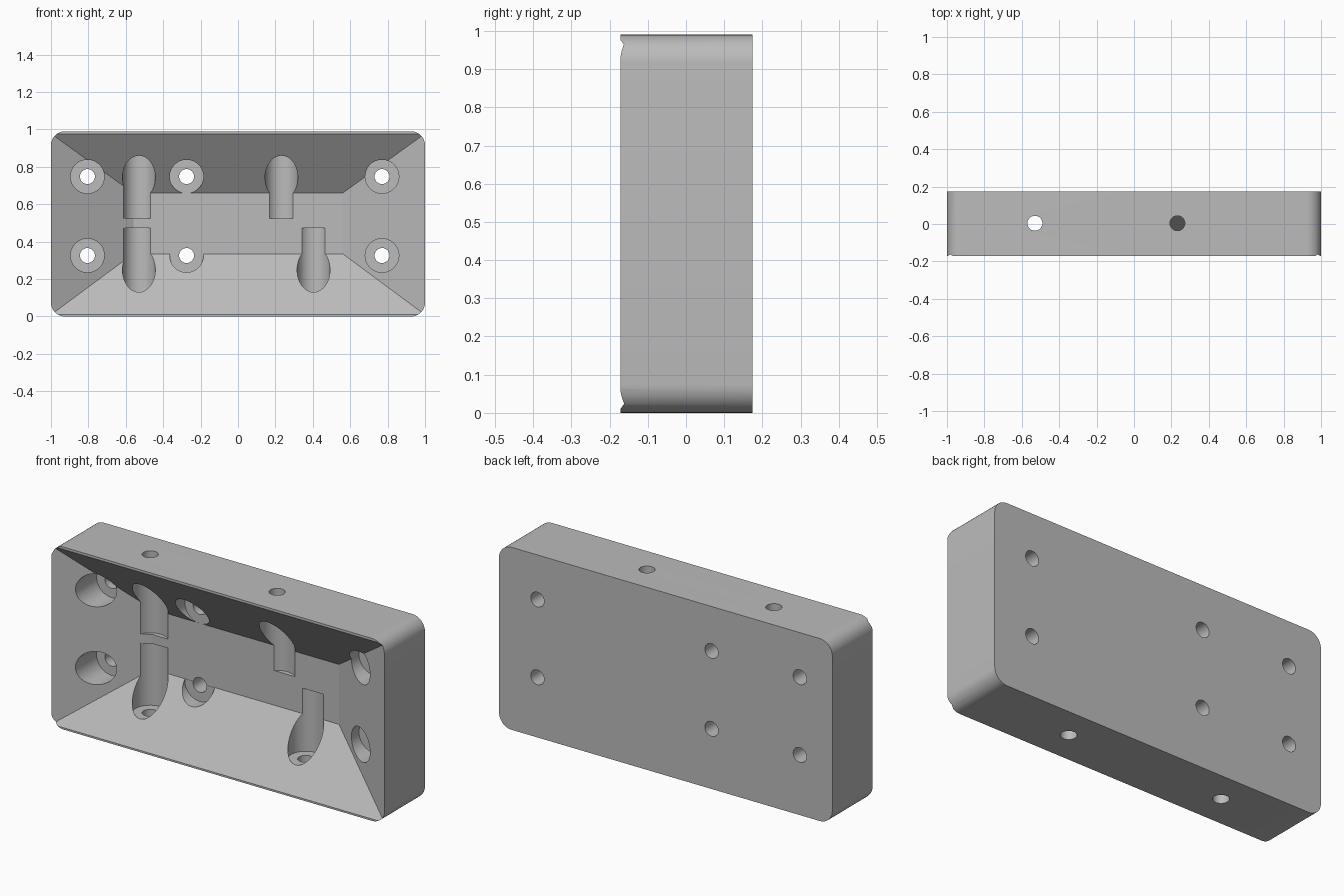
import bpy, bmesh, math
from mathutils import Matrix, Vector

if "Cube" in bpy.data.objects:
    bpy.data.objects.remove(bpy.data.objects["Cube"], do_unlink=True)

HEIGHT, FRONT, BACK = 0.99, -0.172, 0.174
FLOOR = 0.066          # depth of the recess floor
BORE_AXIS = 0.004      # depth of the vertical bores

grey = bpy.data.materials.new("plain grey")
grey.use_nodes = True
grey.diffuse_color = (0.5, 0.5, 0.5, 1)
grey.node_tree.nodes["Principled BSDF"].inputs["Base Color"].default_value = (0.5, 0.5, 0.5, 1)


def add_object(name, bm):
    bmesh.ops.recalc_face_normals(bm, faces=bm.faces[:])
    mesh = bpy.data.meshes.new(name)
    bm.to_mesh(mesh)
    bm.free()
    mesh.materials.append(grey)
    obj = bpy.data.objects.new(name, mesh)
    bpy.context.collection.objects.link(obj)
    return obj


def cylinder(name, start, end, radius, sides=48):
    start, end = Vector(start), Vector(end)
    axis = end - start
    turn = axis.to_track_quat("Z", "Y").to_matrix().to_4x4()
    bm = bmesh.new()
    bmesh.ops.create_cone(bm, cap_ends=True, segments=sides, radius1=radius, radius2=radius,
                          depth=axis.length, matrix=Matrix.Translation((start + end) / 2) @ turn)
    return add_object(name, bm)


def cut(target, cutter):
    mod = target.modifiers.new("cut", "BOOLEAN")
    mod.operation, mod.solver, mod.object = "DIFFERENCE", "EXACT", cutter
    bpy.context.view_layer.objects.active = target
    bpy.ops.object.modifier_apply(modifier=mod.name)
    bpy.data.objects.remove(cutter, do_unlink=True)


# Block with four rounded corners
bm = bmesh.new()
bmesh.ops.create_cube(bm, size=1)
bmesh.ops.scale(bm, vec=(2, BACK - FRONT, HEIGHT), verts=bm.verts)
bmesh.ops.translate(bm, vec=(0, (FRONT + BACK) / 2, HEIGHT / 2), verts=bm.verts)
corners = [e for e in bm.edges if abs(e.verts[0].co.y - e.verts[1].co.y) > 0.1]
bmesh.ops.bevel(bm, geom=corners, offset=0.075, segments=10, profile=0.5, affect="EDGES")
block = add_object("mounting_block", bm)

# Recess with four sloping sides, carried on past the front face
floor_rect = (-0.56, 0.56, 0.335, 0.66)
front_rect = (-0.999, 0.999, 0.01, 0.977)
reach = 1.2
mouth_rect = [a + (b - a) * reach for a, b in zip(floor_rect, front_rect)]
mouth_y = FLOOR + (FRONT - FLOOR) * reach
bm = bmesh.new()
for y, (x0, x1, z0, z1) in ((FLOOR, floor_rect), (mouth_y, mouth_rect)):
    for x, z in ((x0, z0), (x1, z0), (x1, z1), (x0, z1)):
        bm.verts.new((x, y, z))
bmesh.ops.convex_hull(bm, input=bm.verts[:])
bmesh.ops.dissolve_limit(bm, angle_limit=0.01, verts=bm.verts[:], edges=bm.edges[:])
cut(block, add_object("recess_cutter", bm))

# Counterbored screw holes through the back
for x in (-0.805, -0.275, 0.77):
    for z in (0.326, 0.748):
        cut(block, cylinder("counterbore", (x, -0.4, z), (x, FLOOR - 0.0005, z), 0.09))
        cut(block, cylinder("screw_hole", (x, 0, z), (x, 0.4, z), 0.04))

# Vertical bores in the recess, each with a narrow hole out to the edge
for x, inner, outer, edge in ((-0.53, 0.523, 0.865, 1.2), (0.232, 0.523, 0.865, 1.2),
                              (-0.53, 0.473, 0.13, -0.2), (0.404, 0.473, 0.13, -0.2)):
    cut(block, cylinder("bore", (x, BORE_AXIS, inner), (x, BORE_AXIS, outer), 0.088))
    cut(block, cylinder("edge_hole", (x, BORE_AXIS, (inner + outer) / 2), (x, BORE_AXIS, edge), 0.04))

# Smooth round walls, sharp edges
bpy.ops.object.select_all(action="DESELECT")
block.select_set(True)
bpy.context.view_layer.objects.active = block
bpy.ops.object.shade_smooth_by_angle(angle=math.radians(25))
